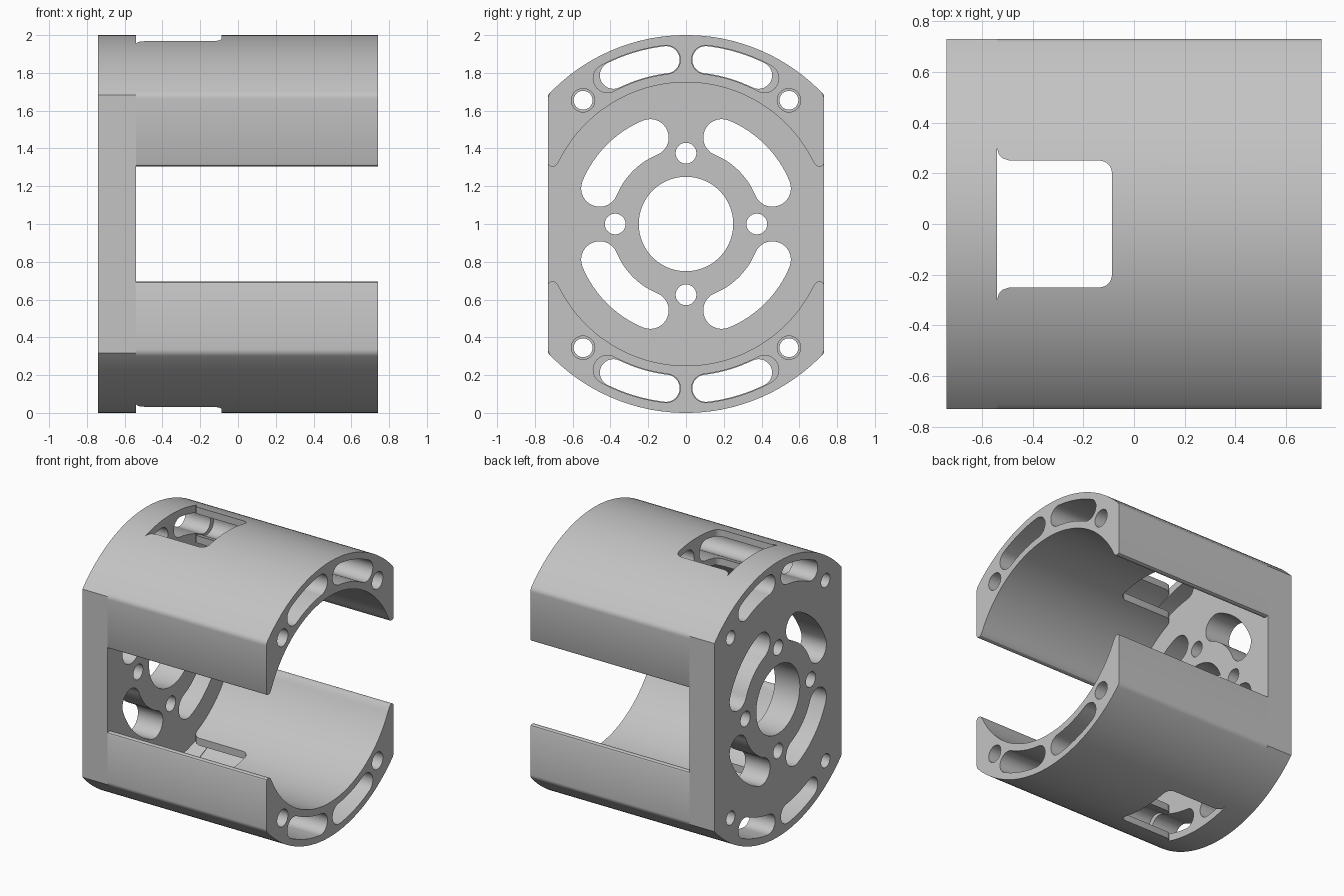
import bpy, bmesh
from math import sin, cos, pi, radians, sqrt, atan2

if "Cube" in bpy.data.objects:
    bpy.data.objects.remove(bpy.data.objects["Cube"], do_unlink=True)

END, STEP = 0.74, -0.54          # half length, inner face of the end plate
FLAT, BORE = 0.73, 0.75          # side flats, bore radius

grey = bpy.data.materials.new("plain grey")
grey.use_nodes = True
grey.diffuse_color = (0.55, 0.55, 0.55, 1)
grey.node_tree.nodes["Principled BSDF"].inputs["Base Color"].default_value = (0.55, 0.55, 0.55, 1)


def arc(r, a0, a1, n=24, c=(0, 0)):
    """Points on an arc, angles in radians, in the y-z plane."""
    return [(c[0] + r * cos(a0 + (a1 - a0) * i / n),
             c[1] + r * sin(a0 + (a1 - a0) * i / n)) for i in range(n + 1)]


def circle(r, y=0, z=0, n=48):
    return arc(r, 0, 2 * pi, n, (y, z))[:-1]


def kidney(r, w, a0, a1):
    """Curved slot of half width w along radius r."""
    c0, c1 = [(r * cos(a), r * sin(a)) for a in (a0, a1)]
    return (arc(r + w, a0, a1) + arc(w, a1, a1 + pi, 14, c1)[1:-1]
            + arc(r - w, a1, a0) + arc(w, a0 + pi, a0 + 2 * pi, 14, c0)[1:-1])


def prism(name, profiles, lo, hi, axis="x"):
    """Extrude closed profiles along an axis into one object."""
    bm = bmesh.new()
    for pts in profiles:
        if axis == "x":
            vs = [bm.verts.new((lo, p, q + 1)) for p, q in pts]
        else:
            vs = [bm.verts.new((p, q, lo)) for p, q in pts]
        face = bm.faces.new(vs)
        new = bmesh.ops.extrude_face_region(bm, geom=[face])["geom"]
        d = (hi - lo, 0, 0) if axis == "x" else (0, 0, hi - lo)
        bmesh.ops.translate(bm, vec=d, verts=[v for v in new if isinstance(v, bmesh.types.BMVert)])
    bmesh.ops.recalc_face_normals(bm, faces=bm.faces)
    me = bpy.data.meshes.new(name)
    bm.to_mesh(me)
    bm.free()
    me.materials.append(grey)
    ob = bpy.data.objects.new(name, me)
    bpy.context.collection.objects.link(ob)
    return ob


def cut(ob, cutters):
    for c in cutters:
        c.hide_render = True
        m = ob.modifiers.new("cut", "BOOLEAN")
        m.operation, m.solver, m.object = "DIFFERENCE", "EXACT", c
    dg = bpy.context.evaluated_depsgraph_get()
    me = bpy.data.meshes.new_from_object(ob.evaluated_get(dg))
    ob.modifiers.clear()
    ob.data = me
    for c in cutters:
        bpy.data.objects.remove(c, do_unlink=True)


def finish(ob):
    bpy.ops.object.select_all(action="DESELECT")
    ob.select_set(True)
    bpy.context.view_layer.objects.active = ob
    bpy.ops.object.shade_smooth_by_angle(angle=radians(25))


def rim_slots(half_width, reach):
    """Pairs of slots beside the top and bottom centre lines."""
    near, far = radians(6.9), radians(reach)
    return [kidney(0.876, half_width, m + s * near if s > 0 else m - far,
                   m + far if s > 0 else m - near)
            for m in (pi / 2, -pi / 2) for s in (1, -1)]


def corner_holes(r):
    return [circle(r, y, z, 32) for y in (-0.545, 0.545) for z in (-0.655, 0.655)]


# End plate: round disc with two flats, pierced by bore, bolt holes and slots
edge = atan2(sqrt(1 - FLAT ** 2), FLAT)
disc = arc(1, edge, pi - edge, 64) + arc(1, pi + edge, 2 * pi - edge, 64)
plate = prism("end_plate", [disc], -END, STEP)
holes = [circle(0.25, n=64)] + corner_holes(0.05) + rim_slots(0.072, 26)
for k in range(4):
    a = k * pi / 2
    holes.append(circle(0.055, 0.375 * cos(a), 0.375 * sin(a), 32))
    holes.append(kidney(0.495, 0.098, a + radians(22.5), a + radians(67.5)))
cut(plate, [prism("plate_cutter", holes, -1, 0)])
finish(plate)

# Upper and lower shells: arched walls with softened edges
f = 0.05
fy, fz = FLAT - f, sqrt((1 - f) ** 2 - (FLAT - f) ** 2)
turn = atan2(fz, fy)
side = arc(f, 0, turn, 8, (fy, fz))[:-1]
tip = [(0.668, 0.341), (0.682, 0.317), (0.69, 0.308), (0.70, 0.304),
       (0.715, 0.304), (0.725, 0.309), (FLAT, 0.32)]
inner = atan2(tip[0][1], tip[0][0])
arch = (tip + side + arc(1, turn, pi - turn, 64)
        + [(-y, z) for y, z in reversed(tip + side)]
        + arc(BORE, pi - inner, inner, 64)[1:-1])

# Window outline: rounded far corners, small flares against the plate
half = [(-0.6, 0.30), (STEP, 0.30), (-0.533, 0.275), (-0.52, 0.26), (-0.49, 0.25)]
half += arc(0.05, pi / 2, 0, 8, (-0.137, 0.20))
window = half + [(x, -y) for x, y in reversed(half)]

for name, s in (("upper_shell", 1), ("lower_shell", -1)):
    shell = prism(name, [[(y, s * z) for y, z in arch]], STEP, END)
    cut(shell, [prism("bore_cutter", corner_holes(0.062) + rim_slots(0.076, 28.3), -1, 1),
                prism("window_cutter", [window], -0.5, 2.5, "z")])
    finish(shell)
